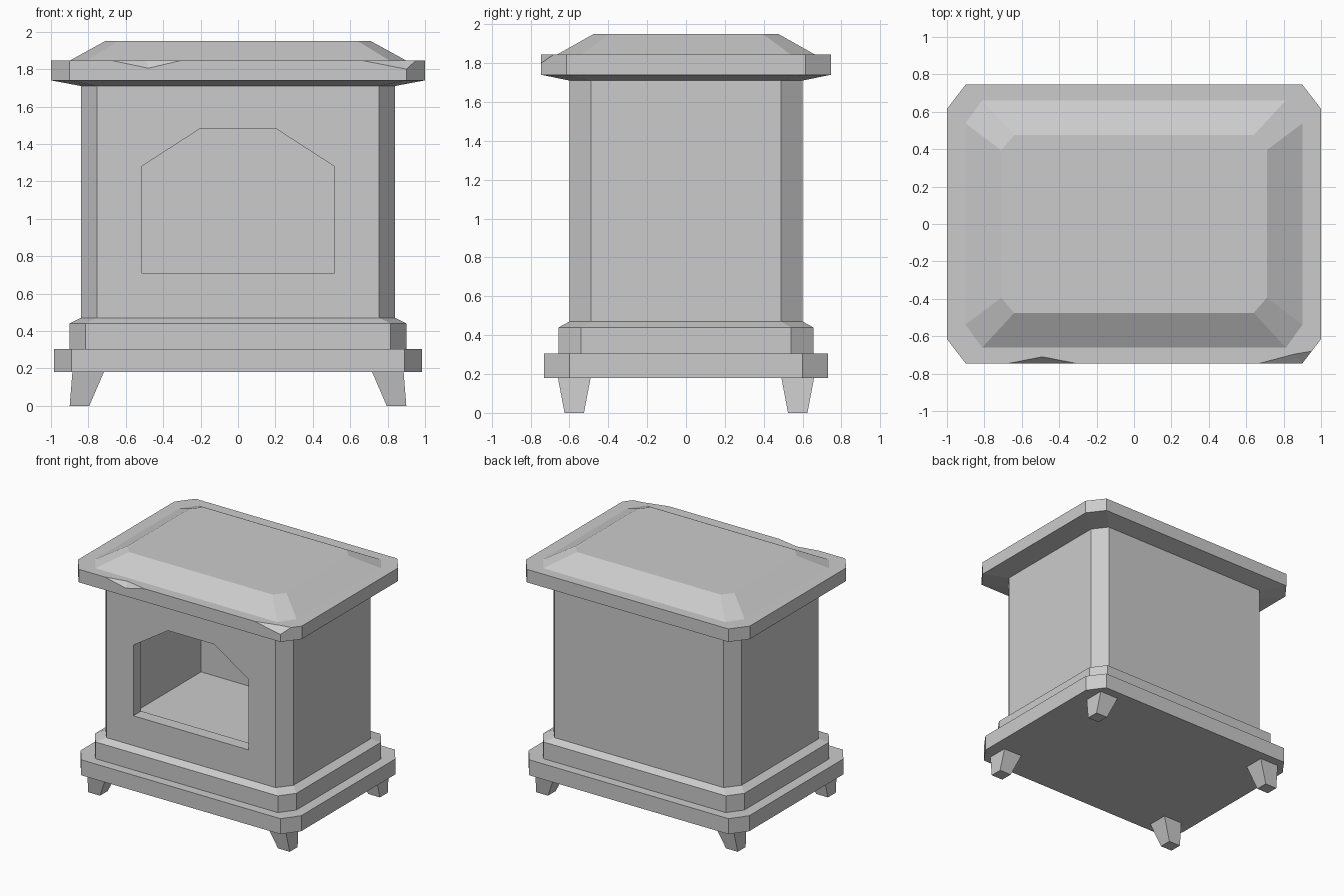
import bpy, bmesh

if "Cube" in bpy.data.objects:
    bpy.data.objects.remove(bpy.data.objects["Cube"])


def finish(name, bm):
    bmesh.ops.recalc_face_normals(bm, faces=bm.faces)
    me = bpy.data.meshes.new(name)
    bm.to_mesh(me)
    bm.free()
    ob = bpy.data.objects.new(name, me)
    bpy.context.collection.objects.link(ob)
    return ob


def octagon(x, y, cx, cy, z, oy=0.0):
    """Rectangle with cut corners; cx, cy are the half lengths of the straight sides."""
    q = [(-x, -cy), (-cx, -y), (cx, -y), (x, -cy), (x, cy), (cx, y), (-cx, y), (-x, cy)]
    return [(a, b + oy, z) for a, b in q]


def rect(x0, x1, y0, y1, z):
    return [(x0, y0, z), (x1, y0, z), (x1, y1, z), (x0, y1, z)]


def loft(name, rings):
    """Closed solid through a stack of equal-count rings."""
    bm = bmesh.new()
    vs = [[bm.verts.new(p) for p in r] for r in rings]
    n = len(vs[0])
    for a, b in zip(vs, vs[1:]):
        for i in range(n):
            j = (i + 1) % n
            bm.faces.new((a[i], a[j], b[j], b[i]))
    bm.faces.new(vs[0][::-1])
    bm.faces.new(vs[-1])
    return finish(name, bm)


# Plinth: lower slab and upper step with a sloped shoulder
loft("lower_plinth", [octagon(0.985, 0.73, 0.89, 0.60, z) for z in (0.18, 0.305)])
loft("upper_plinth", [octagon(0.90, 0.655, 0.815, 0.54, 0.305),
                      octagon(0.90, 0.655, 0.815, 0.54, 0.44),
                      octagon(0.84, 0.60, 0.755, 0.49, 0.47)])

# Tapered feet
for sx, side in ((-1, "left"), (1, "right")):
    for sy, end in ((-1, "front"), (1, "back")):
        loft(f"{end}_{side}_foot",
             [rect(sx * 0.795, sx * 0.90, sy * 0.525, sy * 0.625, 0),
              rect(sx * 0.715, sx * 0.885, sy * 0.49, sy * 0.66, 0.185)])

# Firebox body, hollowed out, with an arched opening in the front
body = loft("firebox_body", [octagon(0.84, 0.60, 0.755, 0.49, z) for z in (0.47, 1.71)])
chamber = loft("chamber_cutter", [rect(-0.68, 0.68, -0.5, 0.5, z) for z in (0.60, 1.62)])
arch = [(-0.515, 0.71), (0.515, 0.71), (0.515, 1.28), (0.205, 1.48), (-0.205, 1.48), (-0.515, 1.28)]
opening = loft("opening_cutter", [[(x, y, z) for x, z in arch] for y in (-0.8, -0.3)])
bpy.context.view_layer.objects.active = body
for cutter in (chamber, opening):
    m = body.modifiers.new("cut", 'BOOLEAN')
    m.operation, m.solver, m.object = 'DIFFERENCE', 'EXACT', cutter
    bpy.ops.object.modifier_apply(modifier=m.name)
    bpy.data.objects.remove(cutter)

# Mantel slab with a chipped front edge and a chipped front right corner
T = 1.845
bm = bmesh.new()
under = [bm.verts.new(p) for p in octagon(0.84, 0.60, 0.755, 0.49, 1.71)]
rim = [bm.verts.new(p) for p in octagon(1.0, 0.745, 0.90, 0.615, 1.74)]
top = [bm.verts.new(p) for p in octagon(1.0, 0.745, 0.90, 0.615, T)]
top[2].co.z = 1.80
chip = [bm.verts.new(p) for p in ((-0.67, -0.745, T), (-0.49, -0.71, T), (-0.31, -0.745, T),
                                  (-0.48, -0.745, 1.805))]
corner = [bm.verts.new(p) for p in ((0.67, -0.745, T), (0.86, -0.695, T), (0.95, -0.68, T))]
bm.faces.new(under[::-1])
for i in range(8):
    j = (i + 1) % 8
    bm.faces.new((under[i], under[j], rim[j], rim[i]))
    if i not in (1, 2):
        bm.faces.new((rim[i], rim[j], top[j], top[i]))
bm.faces.new((rim[1], rim[2], top[2], corner[0], chip[2], chip[3], chip[0], top[1]))
bm.faces.new((rim[2], rim[3], top[3], corner[2], top[2]))
bm.faces.new(top[:2] + chip[:3] + corner + top[3:])
for a, b, low in ((chip[0], chip[1], chip[3]), (chip[1], chip[2], chip[3]),
                  (corner[0], corner[1], top[2]), (corner[1], corner[2], top[2])):
    bm.faces.new((a, low, b))
finish("mantel_slab", bm)

# Sloped lid on top of the slab
loft("sloped_lid", [octagon(0.91, 0.67, 0.82, 0.545, T - 0.005),
                    octagon(0.71, 0.475, 0.64, 0.395, 1.95)])
